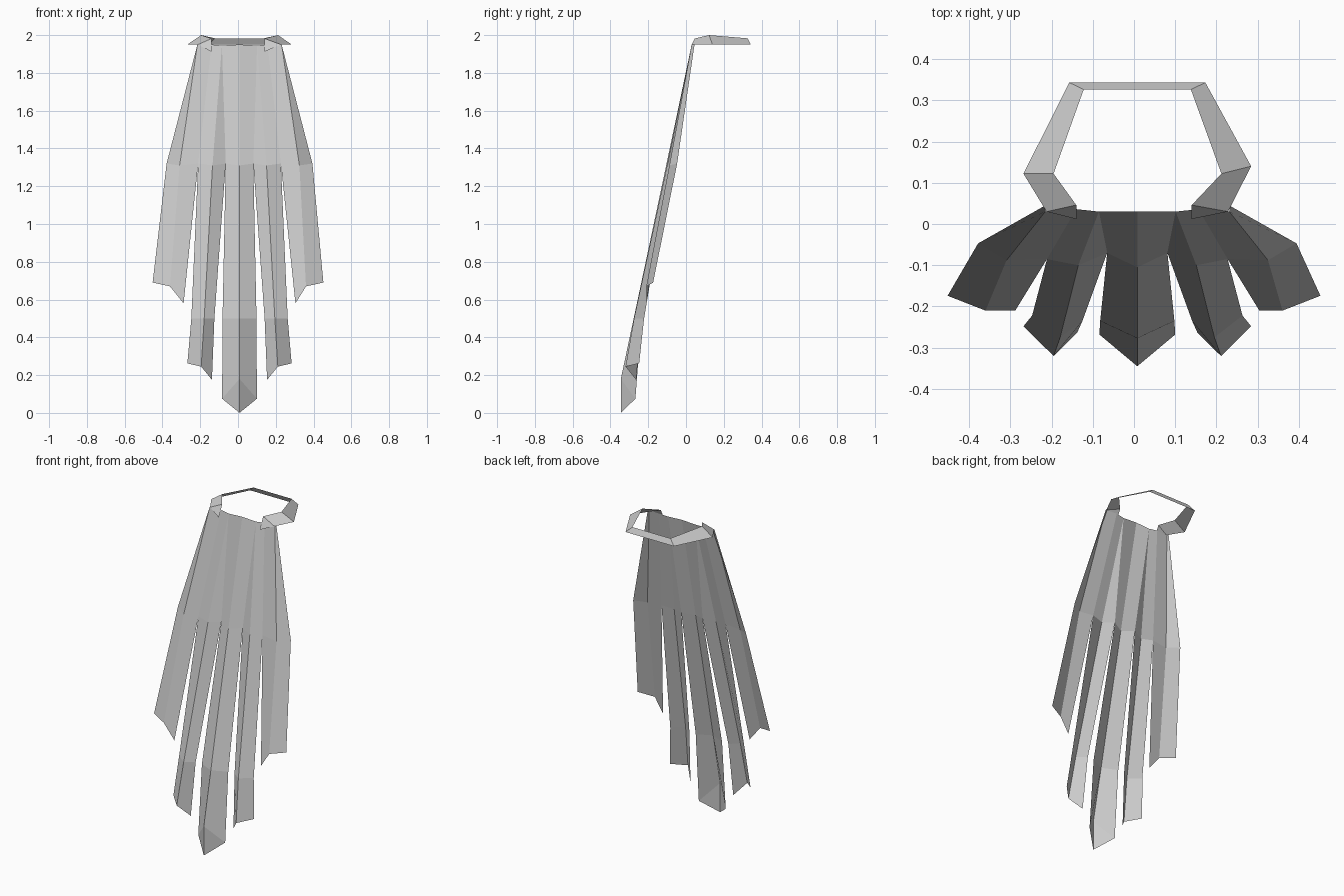
import bpy
import bmesh

cube = bpy.data.objects.get("Cube")
if cube:
    bpy.data.objects.remove(cube)

grey = bpy.data.materials.new("cloth_grey")
grey.use_nodes = True
COLOUR = (0.6, 0.6, 0.6, 1)
grey.diffuse_color = COLOUR
bsdf = grey.node_tree.nodes["Principled BSDF"]
bsdf.inputs["Base Color"].default_value = COLOUR
bsdf.inputs["Roughness"].default_value = 0.9


class Sheet:
    """Collects flat faces that share corners by position."""

    def __init__(self):
        self.bm = bmesh.new()
        self.cache = {}

    def vert(self, p):
        key = tuple(round(c, 4) for c in p)
        if key not in self.cache:
            self.cache[key] = self.bm.verts.new(key)
        return self.cache[key]

    def face(self, points, toward):
        corners = list(dict.fromkeys(self.vert(p) for p in points))
        if len(corners) < 3:
            return
        f = self.bm.faces.new(corners)
        f.normal_update()
        if f.normal.dot(toward) < 0:
            f.normal_flip()

    def grid(self, rows, toward):
        for upper, lower in zip(rows, rows[1:]):
            for i in range(len(upper) - 1):
                self.face((upper[i], upper[i + 1], lower[i + 1], lower[i]), toward)

    def finish(self, name):
        mesh = bpy.data.meshes.new(name)
        self.bm.to_mesh(mesh)
        self.bm.free()
        mesh.materials.append(grey)
        obj = bpy.data.objects.new(name, mesh)
        bpy.context.collection.objects.link(obj)


from mathutils import Vector
FRONT = Vector((0, -1, 0.1))
UP = Vector((0, 0, 1))
MIDDLE = 0.008

# Shared corners of one half of the cape
fold = (0.093, 0.03, 1.945)
valley = (0.148, 0.036, 1.95)
slit_in = (0.073, -0.07, 1.32)
slit_out = (0.219, -0.085, 1.32)

# Each tail: rows of corners from the inner edge to the outer edge
centre_tail = [
    [(0, 0.03, 1.95), fold],
    [(0, -0.105, 1.31), slit_in],
    [(0, -0.277, 0.5), (0.09, -0.235, 0.5)],
    [(0, -0.345, 0.18), (0.092, -0.268, 0.075)],
    [(0, -0.345, 0), (0.092, -0.268, 0.075)],
]
side_tail = [
    [fold, fold, valley],
    [slit_in, (0.143, -0.1, 1.31), slit_out],
    [(0.133, -0.235, 0.5), (0.187, -0.275, 0.5), (0.255, -0.222, 0.5)],
    [(0.146, -0.264, 0.175), (0.203, -0.32, 0.245), (0.276, -0.248, 0.262)],
]
outer_tail = [
    [valley, (0.223, 0.03, 1.95), (0.223, 0.045, 1.95)],
    [slit_out, (0.317, -0.088, 1.31), (0.386, -0.047, 1.32)],
    [(0.296, -0.21, 0.58), (0.36, -0.21, 0.67), (0.452, -0.174, 0.69)],
]

# Cape cloth, mirrored about its middle fold
cape = Sheet()
for side in (1, -1):
    for tail in (centre_tail, side_tail, outer_tail):
        rows = [[(side * x + (MIDDLE if x < 0.4 and x != 0.36 else 0), y, z)
                 for x, y, z in row] for row in tail]
        cape.grid(rows, FRONT)
cape.finish("cape")

# Collar band, sloping from the low outer rim to the high inner rim
collar = Sheet()
outer_rim = [(-0.212, 0.03, 1.95), (-0.268, 0.122, 1.95), (-0.157, 0.343, 1.95),
             (0.173, 0.343, 1.95), (0.284, 0.14, 1.95), (0.228, 0.03, 1.95)]
inner_rim = [(-0.14, 0.046, 1.982), (-0.195, 0.122, 2.0), (-0.122, 0.326, 1.983),
             (0.138, 0.326, 1.983), (0.212, 0.122, 2.0), (0.14, 0.046, 1.982)]
collar.grid([outer_rim, inner_rim], UP)

# Clasp flaps folding down over the cape's top edge
for end in (0, -1):
    x = inner_rim[end][0]
    collar.face((outer_rim[end], inner_rim[end], (x, 0.012, 1.912)), FRONT)
collar.finish("collar")
